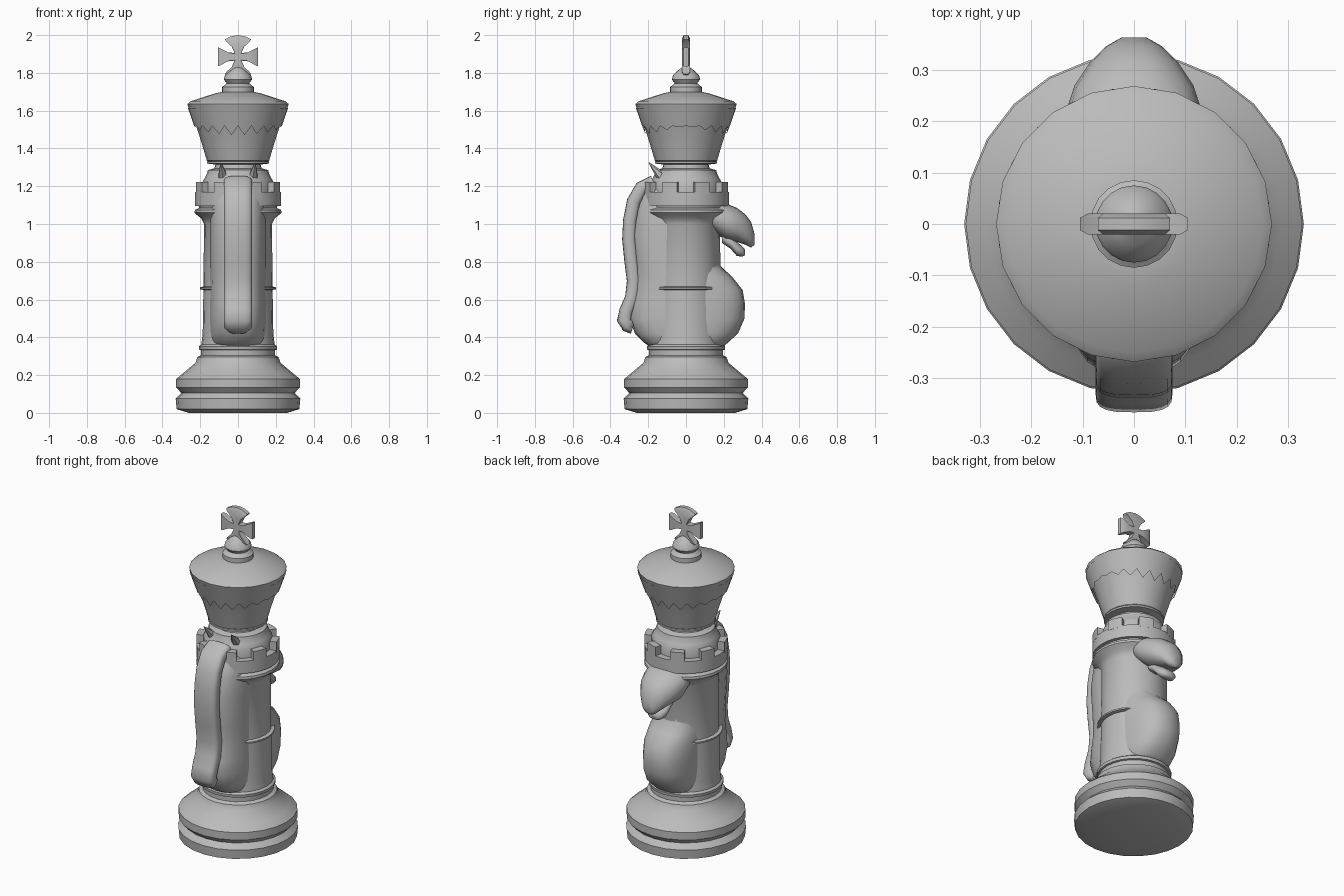
import bpy, bmesh, math
from mathutils import Vector

cube = bpy.data.objects.get("Cube")
if cube:
    bpy.data.objects.remove(cube, do_unlink=True)

stone = bpy.data.materials.new("grey_stone")
stone.use_nodes = True
GREY = (0.5, 0.5, 0.5, 1)
stone.diffuse_color = GREY
stone.node_tree.nodes["Principled BSDF"].inputs["Base Color"].default_value = GREY


def finish(name, bm, angle=35):
    bmesh.ops.recalc_face_normals(bm, faces=bm.faces)
    mesh = bpy.data.meshes.new(name)
    bm.to_mesh(mesh)
    bm.free()
    obj = bpy.data.objects.new(name, mesh)
    bpy.context.collection.objects.link(obj)
    mesh.materials.append(stone)
    bpy.ops.object.select_all(action="DESELECT")
    obj.select_set(True)
    bpy.context.view_layer.objects.active = obj
    bpy.ops.object.shade_smooth_by_angle(angle=math.radians(angle))
    return obj


def skin(name, rings, angle=35, caps=True):
    """Bridge successive rings of points and cap the ends."""
    bm = bmesh.new()
    loops = [[bm.verts.new(p) for p in ring] for ring in rings]
    n = len(loops[0])
    for a, b in zip(loops, loops[1:]):
        for i in range(n):
            j = (i + 1) % n
            bm.faces.new((a[i], a[j], b[j], b[i]))
    if caps:
        bm.faces.new(loops[0])
        bm.faces.new(loops[-1])
    return finish(name, bm, angle)


def lathe(name, profile, sides, angle=35):
    turn = [math.tau * i / sides for i in range(sides)]
    return skin(name, [[(r * math.cos(t), r * math.sin(t), z) for t in turn]
                       for r, z in profile], angle)


def oval(n, power):
    """Unit rounded-square outline."""
    pts = []
    for i in range(n):
        t = math.tau * i / n
        c, s = math.cos(t), math.sin(t)
        pts.append((math.copysign(abs(c) ** (2 / power), c),
                    math.copysign(abs(s) ** (2 / power), s)))
    return pts


def loft_up(name, sections, power):
    """Sections are (z, y low, y high, half width)."""
    return skin(name, [[(w * u, (a + b) / 2 + (b - a) / 2 * v, z)
                        for u, v in oval(24, power)] for z, a, b, w in sections], 60)


def loft_back(name, sections, power):
    """Sections are (y, z low, z high, half width)."""
    return skin(name, [[(w * u, y, (a + b) / 2 + (b - a) / 2 * v)
                        for u, v in oval(20, power)] for y, a, b, w in sections], 60)


# Turned base
lathe("base", [(0.26, 0), (0.325, 0.02), (0.33, 0.075), (0.30, 0.105),
               (0.327, 0.135), (0.327, 0.18), (0.285, 0.215), (0.225, 0.265),
               (0.215, 0.295), (0.195, 0.305), (0.195, 0.335)], 24)
lathe("base_collar", [(0.19, 0.33), (0.205, 0.335), (0.207, 0.352),
                      (0.19, 0.365)], 24)

# Tower column, ring and cornice
lathe("column", [(0.195, 0.355), (0.187, 0.42), (0.183, 0.66), (0.18, 1.0),
                 (0.195, 1.03), (0.22, 1.05), (0.23, 1.06), (0.228, 1.075),
                 (0.205, 1.085), (0.21, 1.1)], 24)
lathe("column_ring", [(0.18, 0.65), (0.202, 0.655), (0.202, 0.664),
                      (0.18, 0.67)], 24)
lathe("battlement_ring", [(0.18, 1.095), (0.228, 1.095), (0.228, 1.17),
                          (0.18, 1.17)], 32)

# Battlement teeth
for k in range(8):
    mid = math.radians(22.5 + 45 * k)
    rings = []
    for i in range(4):
        t = mid + math.radians(-10.5 + 7 * i)
        rings.append([(r * math.cos(t), r * math.sin(t), z)
                      for r, z in ((0.185, 1.16), (0.228, 1.16),
                                   (0.228, 1.222), (0.185, 1.222))])
    skin("battlement_tooth", rings, 30)

# Stepped neck
lathe("neck", [(0.19, 1.16), (0.19, 1.22), (0.175, 1.245), (0.165, 1.265),
               (0.16, 1.285), (0.125, 1.295), (0.12, 1.315), (0.165, 1.32),
               (0.165, 1.33), (0.15, 1.335)], 24)

# Crown and its raised jagged shell
lathe("crown", [(0.15, 1.325), (0.165, 1.335), (0.19, 1.42), (0.225, 1.53), (0.262, 1.615),
                (0.268, 1.635), (0.25, 1.65), (0.12, 1.692), (0.08, 1.7)], 20)
shell_rings = []
for z_top, jag in ((1.615, 0), (1.52, 0.05)):
    ring = []
    for i in range(40):
        t = math.tau * i / 40
        drop = jag * (i % 2) * abs(math.sin(t))
        z = z_top - drop
        r = 0.196 + (z - 1.42) * 0.345 + 0.002
        ring.append((r * math.cos(t), r * math.sin(t), z))
    shell_rings.append(ring)
skin("crown_shell", shell_rings, 40, caps=False)
lathe("crown_button", [(0.085, 1.685), (0.085, 1.725), (0.07, 1.735),
                       (0.06, 1.745), (0.075, 1.765), (0.07, 1.785),
                       (0.04, 1.815), (0.02, 1.83)], 20)

# Flared cross finial
quarter = [(0, 0.115), (0.04, 0.108), (0.07, 0.092), (0.036, 0.06),
           (0.018, 0.02), (0.055, 0.024), (0.105, 0.05)]
half = quarter + [(x, -z) for x, z in reversed(quarter)]
outline = half + [(-x, z) for x, z in reversed(half[1:-1])]
skin("cross", [[(x * s, y, 1.885 + z * s) for x, z in outline]
               for y, s in ((-0.02, 0.86), (-0.012, 1), (0.012, 1), (0.02, 0.86))])

# Horse body with rounded chest
loft_up("horse_body", [(0.345, -0.18, 0.19, 0.12), (0.37, -0.22, 0.22, 0.145),
                       (0.42, -0.27, 0.275, 0.152), (0.5, -0.30, 0.31, 0.154),
                       (0.58, -0.29, 0.312, 0.154), (0.65, -0.275, 0.30, 0.153),
                       (0.72, -0.27, 0.245, 0.152), (0.78, -0.27, 0.18, 0.15),
                       (0.95, -0.285, 0.17, 0.15), (1.08, -0.26, 0.17, 0.148),
                       (1.16, -0.23, 0.16, 0.14), (1.21, -0.18, 0.12, 0.12)], 2.6)

# Mane: a rounded strip running down the front
path = [(-0.17, 1.22), (-0.235, 1.19), (-0.275, 1.12), (-0.295, 1.02),
        (-0.30, 0.92), (-0.288, 0.8), (-0.275, 0.7), (-0.285, 0.61),
        (-0.315, 0.54), (-0.328, 0.49), (-0.31, 0.465), (-0.28, 0.455)]
rings = []
for i, (y, z) in enumerate(path):
    y0, z0 = path[max(i - 1, 0)]
    y1, z1 = path[min(i + 1, len(path) - 1)]
    along = Vector((0, y1 - y0, z1 - z0)).normalized()
    out = Vector((0, along.z, -along.y))
    wide = 0.055 if i == len(path) - 1 else 0.075
    rings.append([Vector((wide * u, y, z)) + out * 0.038 * v
                  for u, v in oval(20, 3.2)])
skin("mane", rings, 60)

# Horse head, muzzle and jaw facing back
loft_back("horse_head", [(0.08, 1.0, 1.13, 0.11), (0.15, 0.955, 1.125, 0.13),
                         (0.21, 0.915, 1.11, 0.135), (0.27, 0.905, 1.085, 0.115),
                         (0.315, 0.89, 1.05, 0.085), (0.345, 0.875, 1.01, 0.055),
                         (0.362, 0.89, 0.95, 0.025)], 2.2)
loft_back("horse_jaw", [(0.19, 0.9, 0.96, 0.06), (0.235, 0.87, 0.935, 0.065),
                        (0.27, 0.83, 0.905, 0.06), (0.30, 0.828, 0.88, 0.045),
                        (0.312, 0.835, 0.865, 0.025)], 2.4)

# Small pointed ears beside the neck
for side in (-1, 1):
    bm = bmesh.new()
    bmesh.ops.create_cone(bm, cap_ends=True, segments=6,
                          radius1=0.03, radius2=0.002, depth=0.11)
    way = Vector((side * 0.1, -0.55, 0.6)).normalized()
    turn = Vector((0, 0, 1)).rotation_difference(way).to_matrix()
    for v in bm.verts:
        v.co = turn @ v.co + Vector((side * 0.085, -0.16, 1.285))
    finish("horse_ear", bm)
